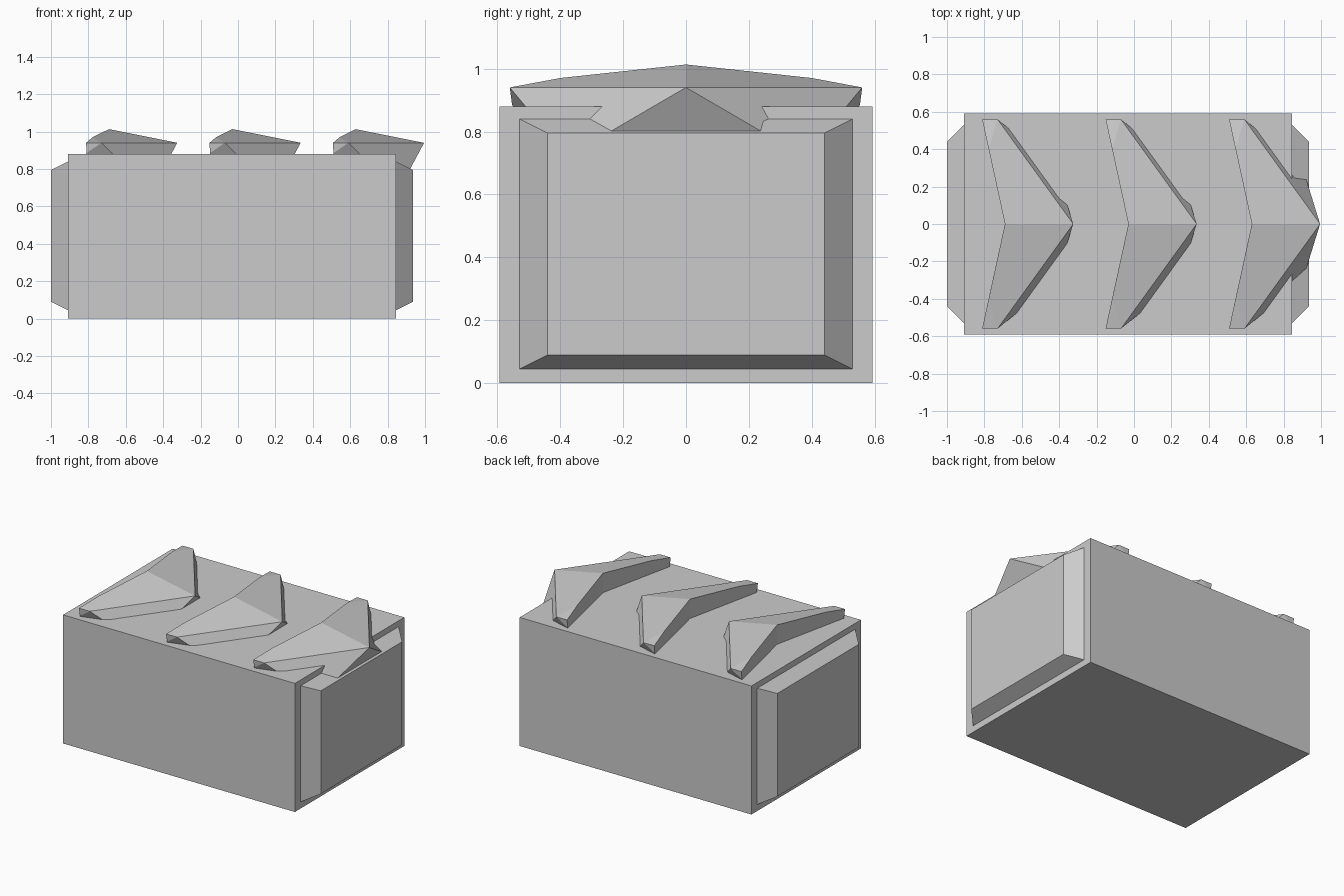
import bpy, bmesh

if "Cube" in bpy.data.objects:
    bpy.data.objects.remove(bpy.data.objects["Cube"])


def make_object(name, verts, faces):
    mesh = bpy.data.meshes.new(name)
    bm = bmesh.new()
    vs = [bm.verts.new(v) for v in verts]
    for f in faces:
        bm.faces.new([vs[i] for i in f])
    bmesh.ops.remove_doubles(bm, verts=bm.verts, dist=1e-5)
    bmesh.ops.recalc_face_normals(bm, faces=bm.faces)
    bm.to_mesh(mesh)
    bm.free()
    obj = bpy.data.objects.new(name, mesh)
    bpy.context.collection.objects.link(obj)
    return obj


def rect(x, y, z0, z1):
    return [(x, -y, z0), (x, y, z0), (x, y, z1), (x, -y, z1)]


def prism(name, a, b):
    faces = [(0, 1, 2, 3), (4, 5, 6, 7)]
    faces += [(i, (i + 1) % 4, (i + 1) % 4 + 4, i + 4) for i in range(4)]
    return make_object(name, a + b, faces)


# Main block
X0, X1 = -0.91, 0.845
prism("body", rect(X0, 0.592, 0, 0.88), rect(X1, 0.592, 0, 0.88))

# Bevelled raised panels on both ends
for name, xa, xb in (("left_panel", X0, -1.0), ("right_panel", X1, 0.935)):
    prism(name, rect(xa, 0.53, 0.045, 0.84), rect(xb, 0.44, 0.09, 0.795))

# Chevron ridges: half shape, mirrored across y, sunk into the block
half = [
    (0.335, 0, 0.94),       # 0 tip
    (-0.03, 0, 1.013),      # 1 apex
    (-0.117, 0.40, 0.97),   # 2 kink on back edge
    (-0.152, 0.56, 0.94),   # 3 wing end, back
    (-0.07, 0.56, 0.94),    # 4 wing end, front
    (-0.150, 0.553, 0.885), # 5 below wing end
    (-0.135, 0.485, 0.76),  # 6 base, back
    (0.11, 0.41, 0.76),     # 7 base, wing
    (0.239, 0.309, 0.76),   # 8 base, nose
    (0.239, 0, 0.76),       # 9 base, nose centre
    (-0.03, 0, 0.76),       # 10 base, notch
]
half_faces = [(0, 1, 2, 4), (2, 3, 4), (3, 5, 4), (4, 5, 6, 7),
              (0, 4, 7, 8), (0, 8, 9), (6, 10, 9, 8, 7), (1, 10, 6, 5, 3, 2)]
n = len(half)
verts = half + [(x, -y, z) for x, y, z in half]
faces = half_faces + [tuple(i + n for i in reversed(f)) for f in half_faces]
for k, name in enumerate(("chevron_left", "chevron_middle", "chevron_right")):
    make_object(name, verts, faces).location.x = (k - 1) * 0.66
